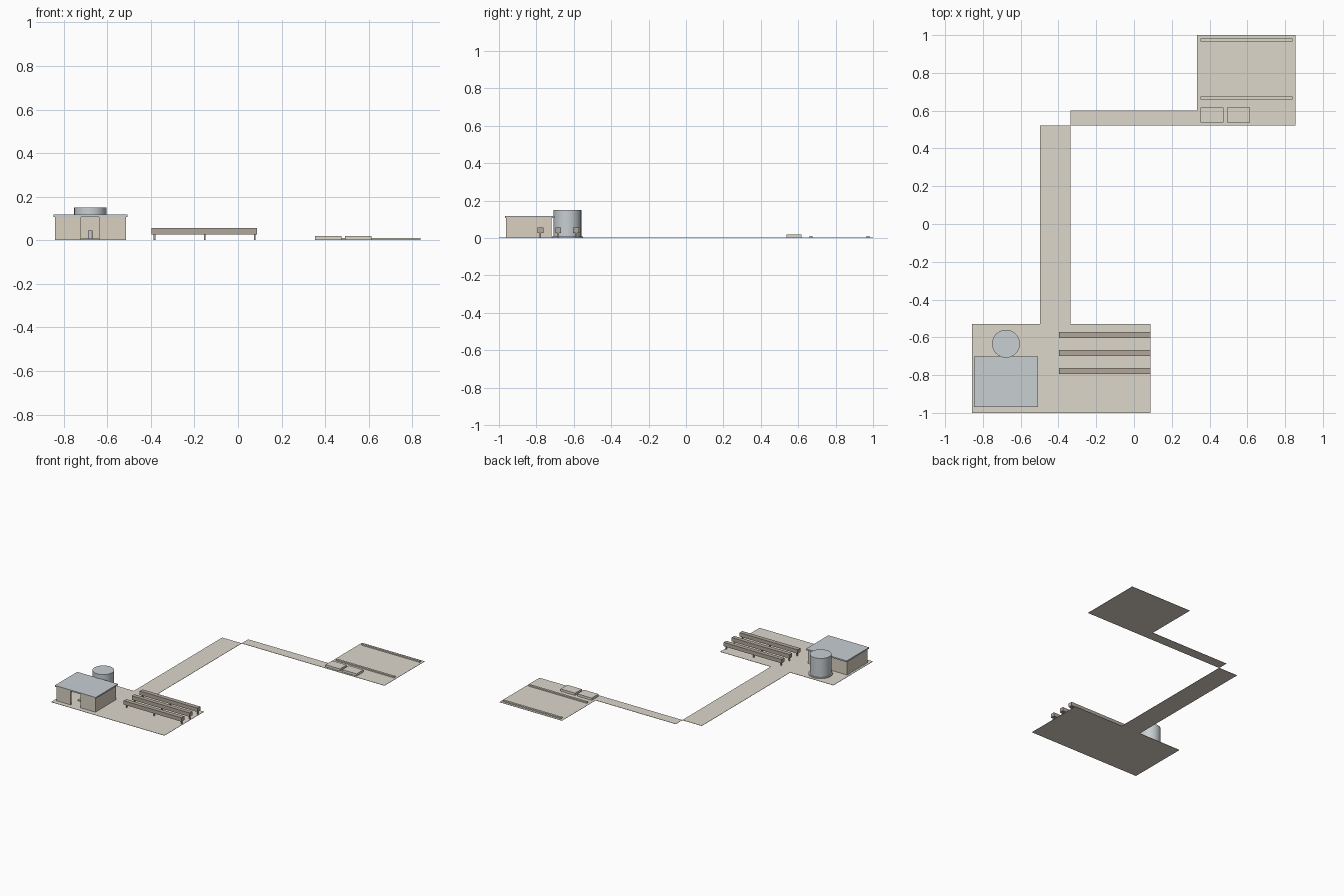
import bpy
from mathutils import Vector

if "Cube" in bpy.data.objects:
    bpy.data.objects.remove(bpy.data.objects["Cube"])


def material(name, r, g, b):
    m = bpy.data.materials.new(name)
    m.diffuse_color = (r, g, b, 1)
    m.use_nodes = True
    m.node_tree.nodes["Principled BSDF"].inputs["Base Color"].default_value = m.diffuse_color
    return m


PAVING = material("paving", 0.72, 0.68, 0.60)
WALL = material("wall", 0.70, 0.64, 0.53)
METAL = material("metal", 0.58, 0.62, 0.65)
TIMBER = material("timber", 0.44, 0.39, 0.33)


def box(name, x, y, z, mat):
    """Box from (min, max) pairs on each axis."""
    bpy.ops.mesh.primitive_cube_add(size=1)
    o = bpy.context.object
    o.name = name
    for v in o.data.vertices:
        c = v.co.copy()
        v.co = Vector([a[0] + (a[1] - a[0]) * (k + 0.5) for a, k in zip((x, y, z), c)])
    o.data.materials.append(mat)
    return o


def cylinder(name, x, y, r, z0, z1, mat, sides=32):
    bpy.ops.mesh.primitive_cylinder_add(vertices=sides, radius=r, depth=z1 - z0,
                                        location=(x, y, (z0 + z1) / 2))
    o = bpy.context.object
    o.name = name
    o.data.materials.append(mat)
    bpy.ops.object.shade_smooth_by_angle()
    return o


# Ground pads and connecting paths
G = (0, 0.002)
box("south_pad", (-0.857, 0.087), (-1.0, -0.53), G, PAVING)
box("long_path", (-0.497, -0.335), (-0.53, 0.522), G, PAVING)
box("cross_path", (-0.335, 0.333), (0.522, 0.60), G, PAVING)
box("north_pad", (0.333, 0.855), (0.522, 1.0), G, PAVING)

# Shed: walls with a full-height front opening
X0, X1, Y0, Y1, T, H = -0.84, -0.515, -0.963, -0.718, 0.008, 0.107
box("left_wall", (X0, X0 + T), (Y0, Y1), (0, H), WALL)
box("right_wall", (X1 - T, X1), (Y0, Y1), (0, H), WALL)
box("back_wall", (X0 + T, X1 - T), (Y1 - T, Y1), (0, H), WALL)
box("front_wall_left", (X0 + T, -0.72), (Y0, Y0 + T), (0, H), WALL)
box("front_wall_right", (-0.638, X1 - T), (Y0, Y0 + T), (0, H), WALL)
box("shed_roof", (-0.848, -0.508), (-0.969, -0.702), (H, 0.117), METAL)

# Pump on a plinth inside the shed
box("pump_plinth", (-0.72, -0.638), (-0.88, -0.80), (0, 0.009), WALL)
cylinder("pump", -0.678, -0.84, 0.011, 0.009, 0.045, METAL, 16)

# Storage tank
cylinder("tank_base", -0.678, -0.634, 0.083, 0, 0.008, PAVING)
cylinder("tank", -0.678, -0.634, 0.074, 0.008, 0.15, METAL)

# Three raised beams on short posts
for i, y in enumerate((-0.779, -0.683, -0.588)):
    box(f"beam_{i}", (-0.396, 0.087), (y - 0.016, y + 0.016), (0.027, 0.056), TIMBER)
    for j, x in enumerate((-0.383, -0.153, 0.077)):
        box(f"beam_{i}_post_{j}", (x - 0.004, x + 0.004), (y - 0.004, y + 0.004),
            (0, 0.027), TIMBER)

# North pad: kerbs and low blocks
for i, y in enumerate((0.668, 0.974)):
    box(f"kerb_{i}", (0.353, 0.838), (y - 0.008, y + 0.008), (0, 0.011), PAVING)
for i, x in enumerate((0.353, 0.492)):
    box(f"low_block_{i}", (x, x + 0.121), (0.537, 0.617), (0, 0.019), PAVING)
